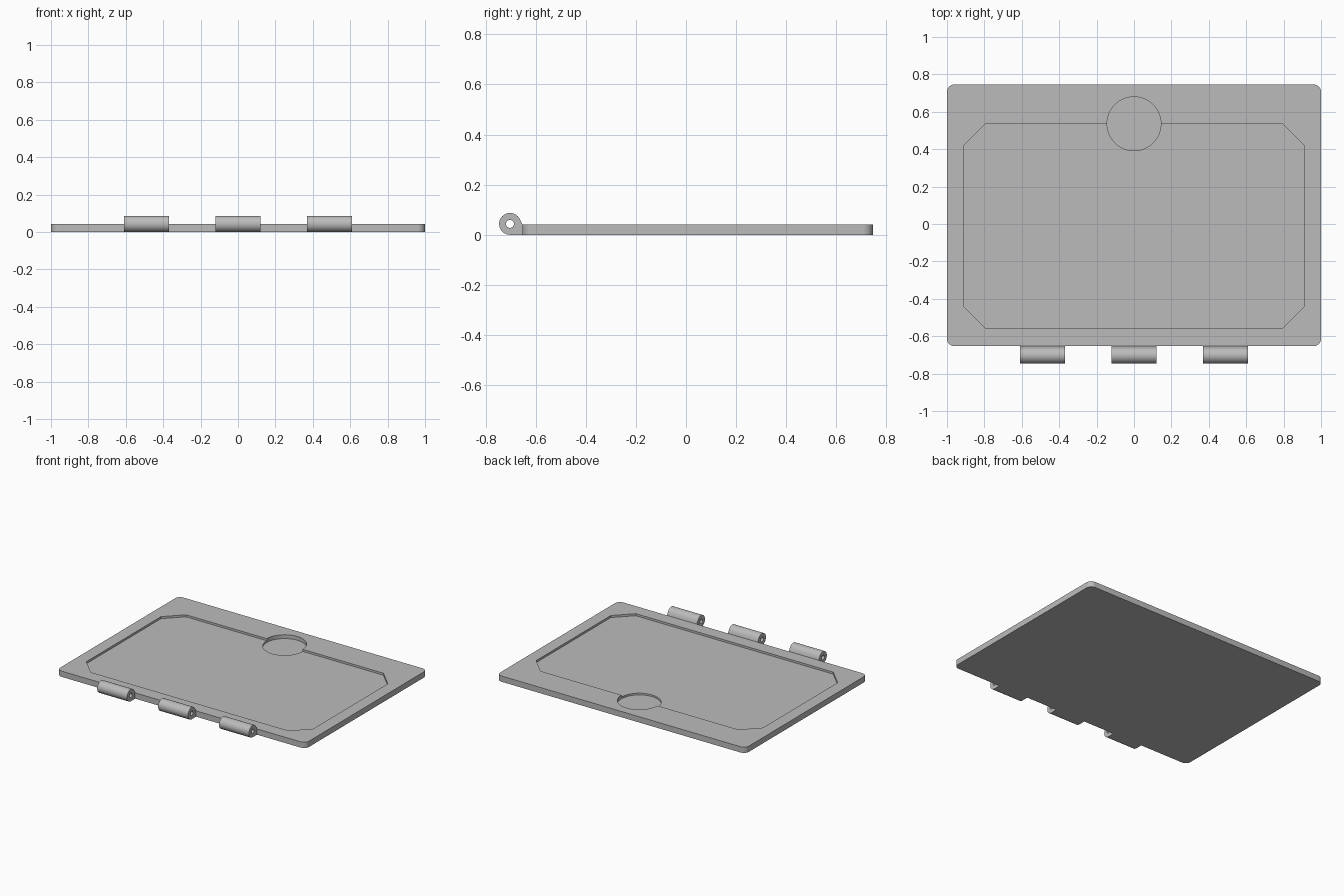
import bpy, bmesh
from math import cos, sin, pi, radians
from mathutils import Matrix

if "Cube" in bpy.data.objects:
    bpy.data.objects.remove(bpy.data.objects["Cube"])

grey = bpy.data.materials.new("plain_grey")
grey.use_nodes = True
colour = (0.5, 0.5, 0.5, 1)
grey.diffuse_color = colour
grey.node_tree.nodes["Principled BSDF"].inputs["Base Color"].default_value = colour

FRONT, BACK, THICK = -0.653, 0.746, 0.042


def arc(cx, cy, r, start, end, steps):
    """Points along an arc, angles in degrees."""
    angles = [radians(start + (end - start) * i / steps) for i in range(steps + 1)]
    return [(cx + r * cos(a), cy + r * sin(a)) for a in angles]


def prism(name, outline, low, high, along_x=False):
    """Extrude an outline along z, or along x with the outline in the y-z plane."""
    bm = bmesh.new()
    face = bm.faces.new([bm.verts.new((u, v, low)) for u, v in outline])
    top = bmesh.ops.extrude_face_region(bm, geom=[face])["geom"]
    verts = [g for g in top if isinstance(g, bmesh.types.BMVert)]
    bmesh.ops.translate(bm, verts=verts, vec=(0, 0, high - low))
    if along_x:
        turn = Matrix(((0, 0, 1), (1, 0, 0), (0, 1, 0))).to_4x4()
        bmesh.ops.transform(bm, matrix=turn, verts=bm.verts)
    bmesh.ops.recalc_face_normals(bm, faces=bm.faces)
    mesh = bpy.data.meshes.new(name)
    bm.to_mesh(mesh)
    bm.free()
    mesh.materials.append(grey)
    obj = bpy.data.objects.new(name, mesh)
    bpy.context.collection.objects.link(obj)
    return obj


def select(obj):
    bpy.ops.object.select_all(action="DESELECT")
    obj.select_set(True)
    bpy.context.view_layer.objects.active = obj


def cut(obj, cutter):
    """Subtract the cutter, then remove it."""
    cutter.hide_render = True
    mod = obj.modifiers.new("cut", "BOOLEAN")
    mod.operation, mod.solver, mod.object = "DIFFERENCE", "EXACT", cutter
    select(obj)
    bpy.ops.object.modifier_apply(modifier=mod.name)
    bpy.data.objects.remove(cutter)


def finish(obj):
    select(obj)
    bpy.ops.object.shade_smooth_by_angle(angle=radians(30))


# Cover plate with rounded corners
R = 0.04
outline = []
for i, (cx, cy) in enumerate([(1 - R, BACK - R), (R - 1, BACK - R),
                              (R - 1, FRONT + R), (1 - R, FRONT + R)]):
    outline += arc(cx, cy, R, 90 * i, 90 * i + 90, 8)
plate = prism("cover_plate", outline, 0, THICK)

# Shallow recess with clipped corners
X, Y0, Y1, C = 0.912, -0.557, 0.536, 0.118
half = [(X - C, Y0), (X, Y0 + C), (X, Y1 - C), (X - C, Y1)]
recess = half + [(-x, y) for x, y in reversed(half)]
cut(plate, prism("recess_cutter", recess, THICK - 0.015, 0.1))

# Deeper round finger pocket
cut(plate, prism("pocket_cutter", arc(0, Y1, 0.144, 0, 360, 64)[:-1], THICK - 0.028, 0.1))
finish(plate)

# Three hinge knuckles with pin holes
CY, CZ, HR = -0.7025, 0.0435, 0.0435
profile = arc(CY, CZ, HR, 29, 270, 32) + [(FRONT, 0), (FRONT, THICK)]
hole = arc(CY, CZ, 0.016, 0, 360, 32)[:-1]
for side, x in (("right", -0.49), ("middle", 0), ("left", 0.49)):
    knuckle = prism(f"hinge_knuckle_{side}", profile, x - 0.12, x + 0.12, True)
    cut(knuckle, prism("pin_cutter", hole, x - 0.2, x + 0.2, True))
    finish(knuckle)
